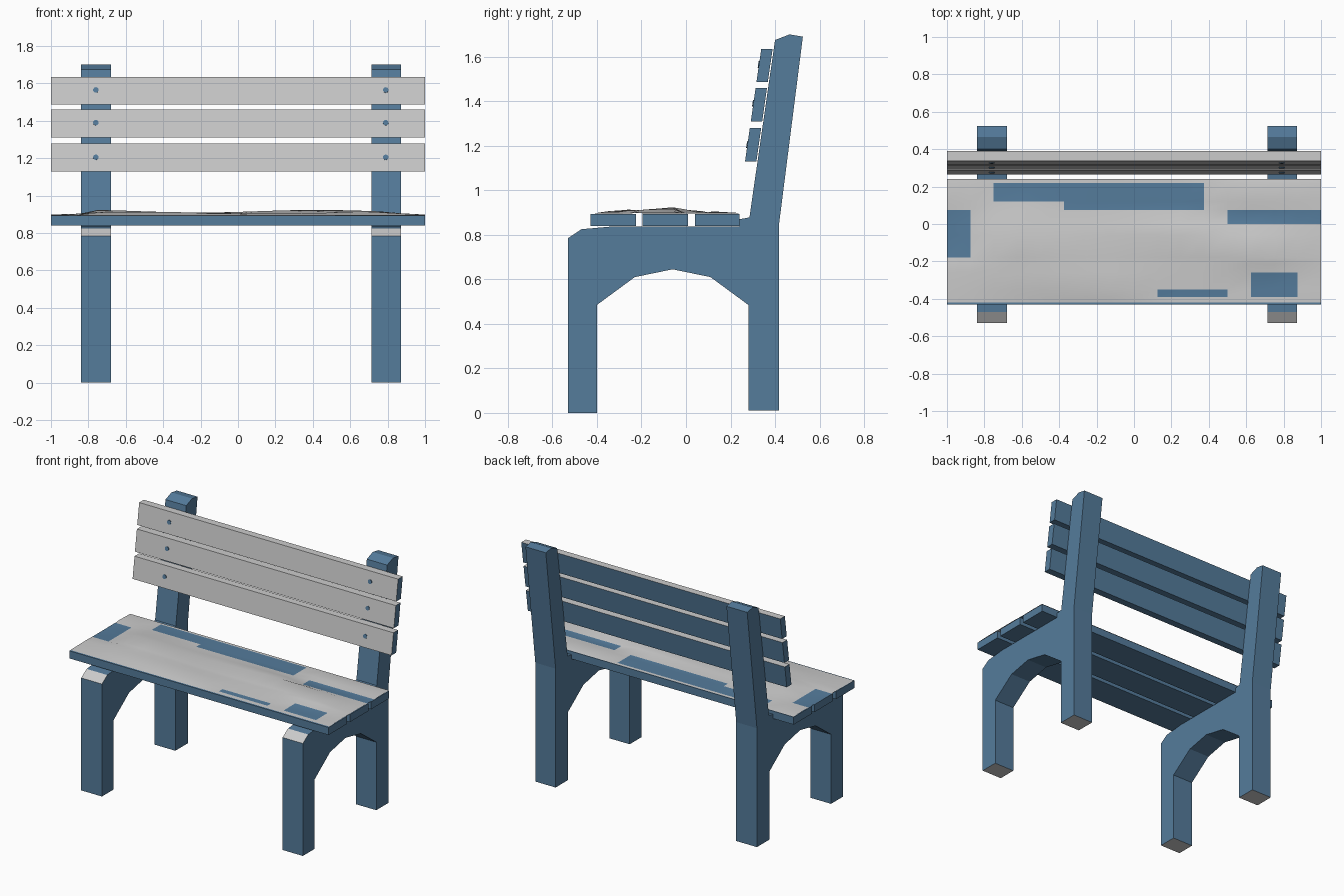
import bpy, bmesh, math
from mathutils import Vector, Matrix

if "Cube" in bpy.data.objects:
    bpy.data.objects.remove(bpy.data.objects["Cube"])


def material(name, rgb):
    m = bpy.data.materials.new(name)
    m.diffuse_color = (*rgb, 1)
    m.use_nodes = True
    m.node_tree.nodes["Principled BSDF"].inputs["Base Color"].default_value = m.diffuse_color
    return m


BLUE = material("blue_paint", (0.09, 0.2, 0.33))
GREY = material("pale_grey", (0.8, 0.8, 0.8))


def finish(name, bm):
    me = bpy.data.meshes.new(name)
    bm.to_mesh(me)
    bm.free()
    me.materials.append(BLUE)
    me.materials.append(GREY)
    ob = bpy.data.objects.new(name, me)
    bpy.context.collection.objects.link(ob)
    return ob


def prism(name, profile, x0, x1, is_grey=lambda f: False):
    """Extrude a (y, z) outline along x; is_grey picks the unpainted faces."""
    bm = bmesh.new()
    face = bm.faces.new([bm.verts.new((x0, y, z)) for y, z in profile])
    ext = bmesh.ops.extrude_face_region(bm, geom=[face])
    verts = [v for v in ext["geom"] if isinstance(v, bmesh.types.BMVert)]
    bmesh.ops.translate(bm, verts=verts, vec=(x1 - x0, 0, 0))
    bmesh.ops.recalc_face_normals(bm, faces=bm.faces)
    for f in bm.faces:
        f.material_index = int(is_grey(f))
    return finish(name, bm)


# Side frames: legs, arch, seat rail and leaning back post in one outline
FRAME = [(-.53, 0), (-.40, 0), (-.40, .485), (-.23, .61), (-.06, .645), (.11, .61),
         (.28, .485), (.28, .01), (.417, .01), (.417, .84), (.525, 1.69), (.465, 1.70),
         (.40, 1.675), (.285, .878), (.24, .87), (.24, .838), (-.325, .838),
         (-.47, .825), (-.53, .785)]


def frame_grey(f):
    c = f.calc_center_median()
    foot = f.normal.z < -.9 and c.z < .1
    chamfer = f.normal.z > .2 and c.y < -.48
    return foot or chamfer


for side, x0, x1 in (("left", -.84, -.68), ("right", .715, .872)):
    prism(f"{side}_frame", FRAME, x0, x1, frame_grey)

# Seat planks
for i, (y0, y1) in enumerate(((-.43, -.225), (-.195, .01), (.04, .24))):
    prism(f"seat_plank_{i + 1}", [(y0, .84), (y1, .84), (y1, .893), (y0, .893)], -1, 1)


# Back slats, following the lean of the posts, with bolt heads
def post_y(z):
    return .28 + .144 * (z - .878)


lean = math.atan(.144)
for i, (z0, z1, bolt_z) in enumerate(((1.13, 1.28, 1.205), (1.31, 1.46, 1.39),
                                      (1.487, 1.635, 1.565))):
    b0, b1 = post_y(z0), post_y(z1)
    prism(f"back_slat_{i + 1}", [(b0 - .051, z0), (b0, z0), (b1, z1), (b1 - .051, z1)],
          -1, 1, lambda f: f.normal.y < -.5 or f.normal.z > .9)
    for side, x in (("left", -.76), ("right", .79)):
        bm = bmesh.new()
        place = Matrix.Translation((x, post_y(bolt_z) - .051, bolt_z))
        turn = Matrix.Rotation(math.pi / 2 - lean, 4, 'X')
        bmesh.ops.create_cone(bm, cap_ends=True, segments=10, radius1=.015, radius2=.015,
                              depth=.008, matrix=place @ turn)
        finish(f"{side}_bolt_{i + 1}", bm)

# Uneven worn layer on the seat: grey, with patches of paint showing
ROWS = [(-.42, .895), (-.39, .900), (-.35, .906), (-.26, .913), (-.21, .911), (-.18, .914),
        (-.06, .924), (.0, .914), (.075, .910), (.12, .911), (.22, .903), (.24, .896)]
PATCHES = [(-.75, .375, .12, .22), (-.375, .375, .075, .12), (.5, 1, 0, .075),
           (-1, -.875, -.18, .075), (.625, .875, -.39, -.26), (.125, .5, -.39, -.35)]


def in_patch(x, y, pad=0):
    return any(a - pad <= x <= b + pad and c - pad <= y <= d + pad for a, b, c, d in PATCHES)


bm = bmesh.new()
grid = []
for y, top in ROWS:
    line = []
    for i in range(17):
        x = -1 + i / 8
        wave = .75 + .25 * math.sin(5 * x + 9 * y)
        ends = min(1, .25 + 3 * (1 - abs(x)))
        z = .895 + max(0, top - .895) * wave * ends
        if in_patch(x, y, .001):
            z = .896
        line.append(bm.verts.new((x, y, z)))
    grid.append(line)
for r in range(len(ROWS) - 1):
    for i in range(16):
        f = bm.faces.new((grid[r][i], grid[r][i + 1], grid[r + 1][i + 1], grid[r + 1][i]))
        c = f.calc_center_median()
        f.material_index = 0 if in_patch(c.x, c.y) else 1
        f.smooth = True
finish("seat_worn_layer", bm)
